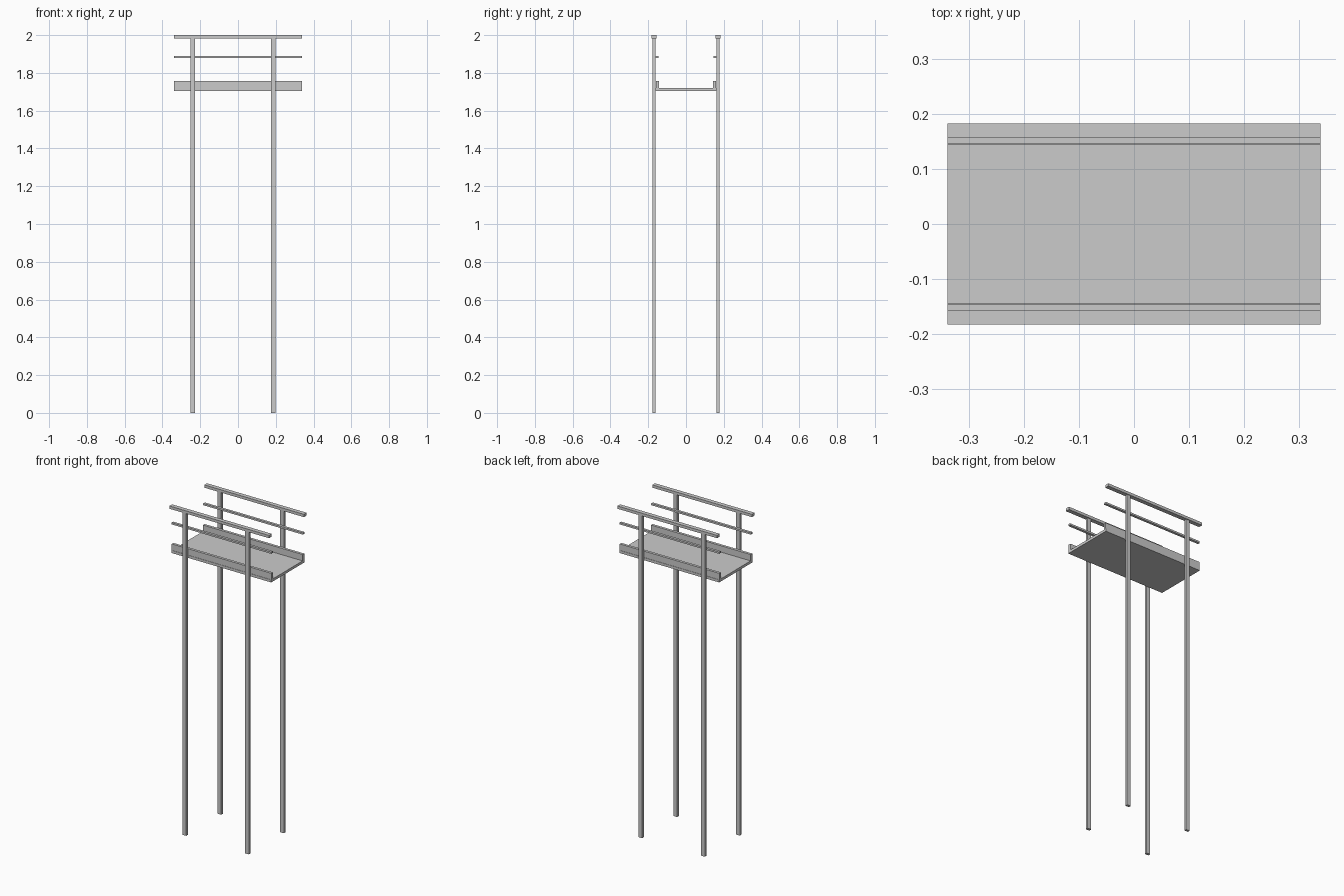
import bpy

if "Cube" in bpy.data.objects:
    bpy.data.objects.remove(bpy.data.objects["Cube"])


def box(name, x, y, z):
    """Box from (min, max) ranges on each axis."""
    verts = [(a, b, c) for c in z for a, b in
             ((x[0], y[0]), (x[1], y[0]), (x[1], y[1]), (x[0], y[1]))]
    faces = [(3, 2, 1, 0), (4, 5, 6, 7), (0, 1, 5, 4),
             (1, 2, 6, 5), (2, 3, 7, 6), (3, 0, 4, 7)]
    mesh = bpy.data.meshes.new(name)
    mesh.from_pydata(verts, [], faces)
    obj = bpy.data.objects.new(name, mesh)
    bpy.context.collection.objects.link(obj)
    return obj


LENGTH = (-0.339, 0.339)
POST_X = (-0.240, 0.186)   # posts are offset towards the left
POST_HALF = 0.0125

# Walkway deck
box("deck", LENGTH, (-0.162, 0.162), (1.703, 1.719))

for side, s in (("front", -1), ("back", 1)):
    def span(inner, outer):
        return tuple(sorted((s * inner, s * outer)))

    # Toe board standing on the deck edge
    box(side + "_toe_board", LENGTH, span(0.1435, 0.160), (1.719, 1.758))
    # Thin middle rail on the inside of the posts
    box(side + "_mid_rail", LENGTH, span(0.1463, 0.162), (1.879, 1.890))
    # Hand rail capping the posts
    box(side + "_hand_rail", LENGTH, span(0.1565, 0.1827), (1.983, 2.0))
    # Tall support posts
    for label, px in zip(("left", "right"), POST_X):
        box(f"{side}_{label}_post", (px - POST_HALF, px + POST_HALF),
            span(0.162, 0.1782), (0, 1.983))
